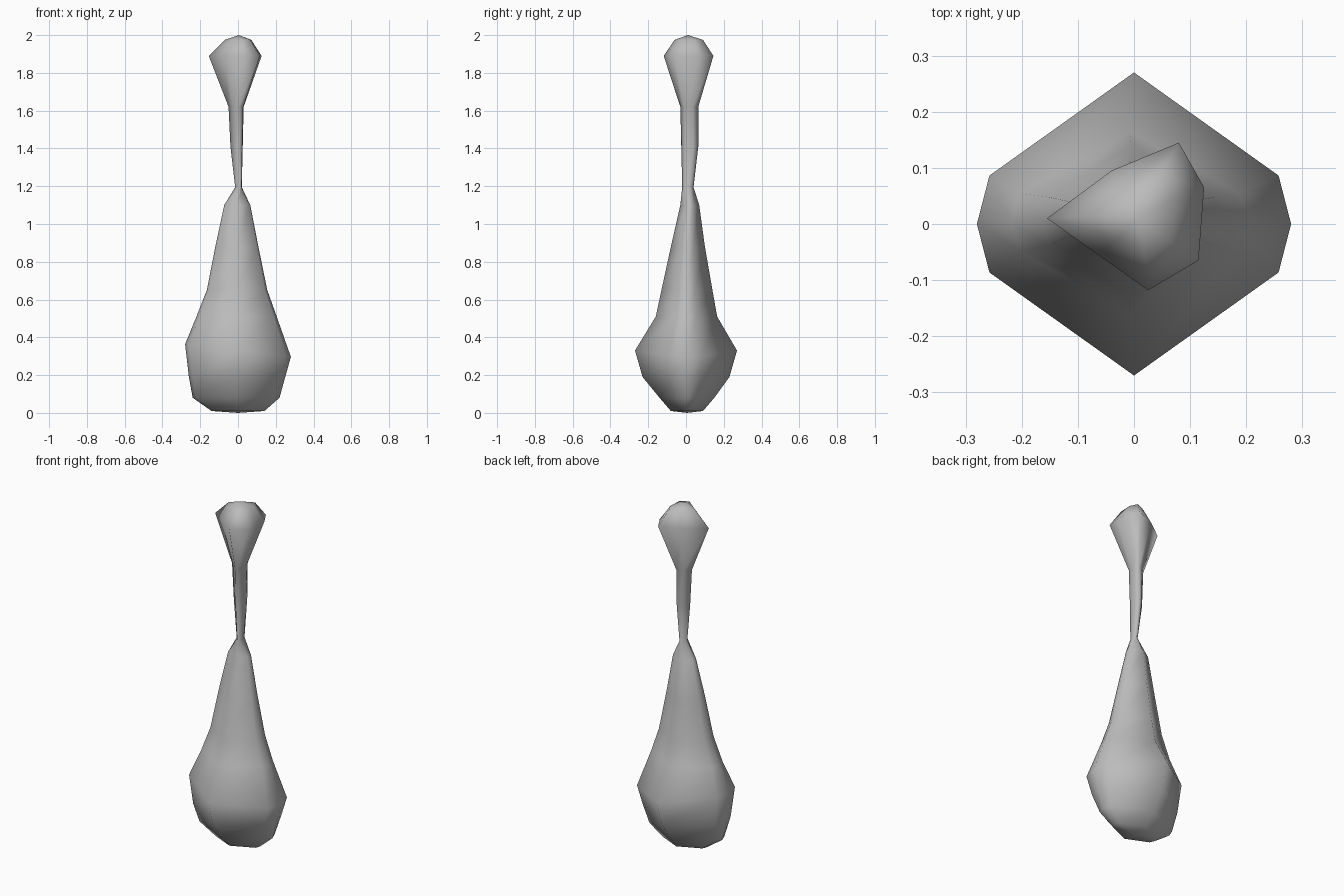
import bpy
import bmesh

cube = bpy.data.objects.get("Cube")
if cube:
    bpy.data.objects.remove(cube, do_unlink=True)

# Eight-sided cross-sections, counter-clockwise from +x
BODY = [(1, 0), (.92, .32), (0, 1), (-.92, .32),
        (-1, 0), (-.92, -.32), (0, -1), (.92, -.32)]
HEAD = [(.12, 0), (.125, .065), (.08, .145), (-.04, .095),
        (-.155, .01), (-.065, -.054), (.025, -.118), (.115, -.065)]


def fit(shape, z, x0, x1, y0, y1, tilt=0):
    """Stretch a cross-section into the given bounds, rising towards -x by tilt."""
    xs, ys = zip(*shape)

    def remap(v, vals, lo, hi):
        return lo + (hi - lo) * (v - min(vals)) / (max(vals) - min(vals))
    ring = []
    for x, y in shape:
        px = remap(x, xs, x0, x1)
        ring.append((px, remap(y, ys, y0, y1), z - tilt * px))
    return ring


def loft(name, rings, bottom, top, mat):
    """Skin the rings and close both ends with a shallow fan."""
    bm = bmesh.new()
    loops = [[bm.verts.new(p) for p in ring] for ring in rings]
    n = len(loops[0])
    low, high = bm.verts.new(bottom), bm.verts.new(top)
    for i in range(n):
        j = (i + 1) % n
        for a, b in zip(loops, loops[1:]):
            bm.faces.new((a[i], a[j], b[j], b[i]))
        bm.faces.new((low, loops[0][j], loops[0][i]))
        bm.faces.new((high, loops[-1][i], loops[-1][j]))
    for f in bm.faces:
        f.smooth = True
    mesh = bpy.data.meshes.new(name)
    bm.to_mesh(mesh)
    bm.free()
    mesh.materials.append(mat)
    obj = bpy.data.objects.new(name, mesh)
    bpy.context.collection.objects.link(obj)
    return obj


grey = bpy.data.materials.new("plain_grey")
grey.use_nodes = True
grey.diffuse_color = (.5, .5, .5, 1)
grey.node_tree.nodes["Principled BSDF"].inputs["Base Color"].default_value = (.5, .5, .5, 1)

# Rounded base, tapering body, thin waist, neck and knob
rings = [
    fit(BODY, .01, -.14, .14, -.08, .09),
    fit(BODY, .08, -.24, .22, -.14, .15),
    fit(BODY, .19, -.26, .25, -.23, .23),
    fit(BODY, .33, -.28, .28, -.27, .27, .12),
    fit(BODY, .51, -.22, .205, -.16, .165),
    fit(BODY, .65, -.165, .155, -.13, .14),
    fit(BODY, .88, -.12, .108, -.08, .1),
    fit(BODY, 1.1, -.073, .065, -.03, .07),
    fit(HEAD, 1.195, -.015, .02, -.02, .04),
    fit(HEAD, 1.41, -.04, .025, -.025, .065),
    fit(HEAD, 1.62, -.05, .03, -.03, .065),
    fit(HEAD, 1.89, -.155, .125, -.118, .145),
    fit(HEAD, 1.975, -.07, .07, -.06, .09),
]
loft("club", rings, (0, .005, 0), (.005, .01, 2), grey)
